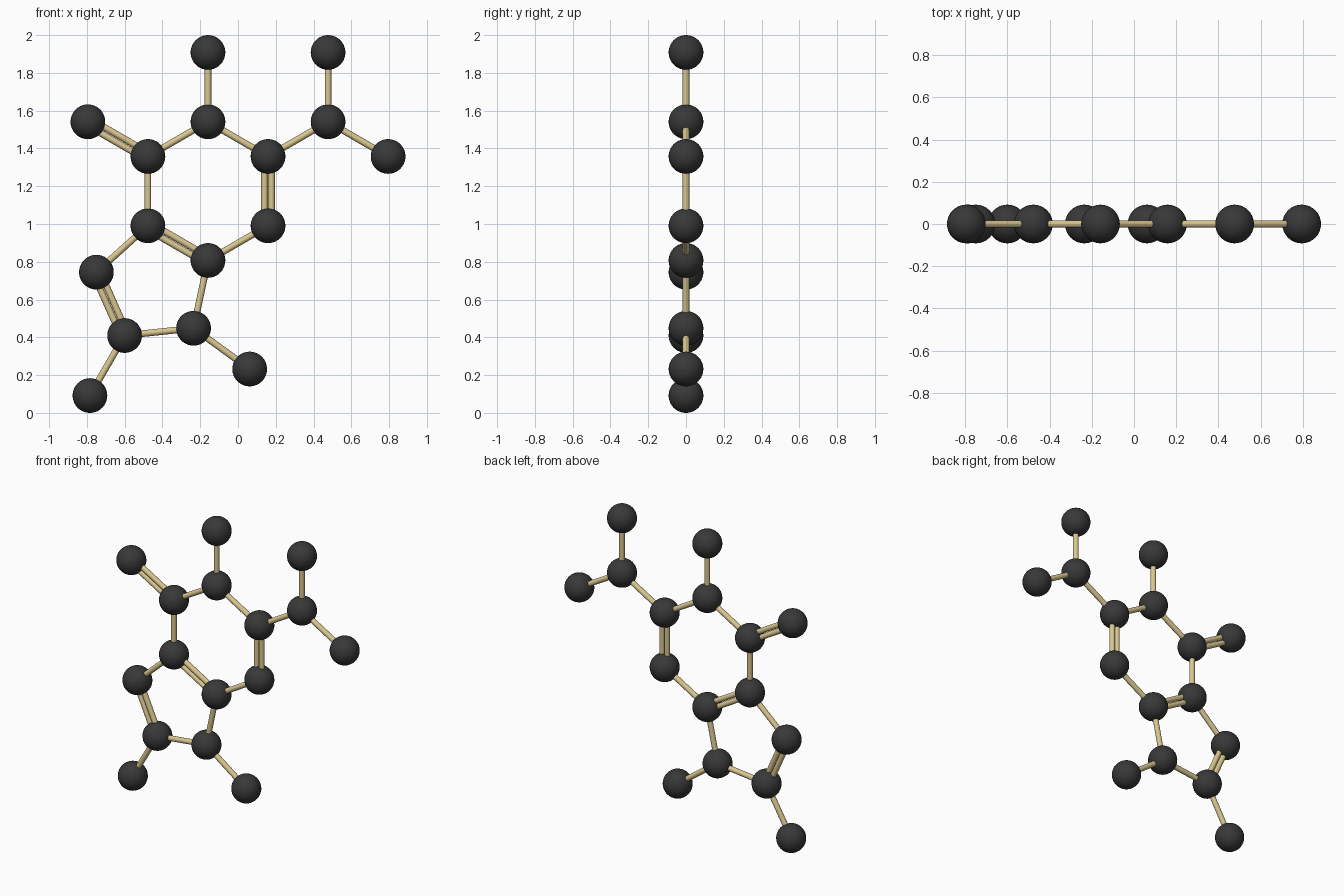
import bpy
from math import cos, sin, radians, sqrt
from mathutils import Vector

if "Cube" in bpy.data.objects:
    bpy.data.objects.remove(bpy.data.objects["Cube"])

# Everything scales from one bond length; atom radius is a quarter of it
L = 2 / 5.4486
R_ATOM = L / 4
R_BOND = 0.0175
GAP = 0.0185


def material(name, color):
    m = bpy.data.materials.new(name)
    m.diffuse_color = (*color, 1)
    m.use_nodes = True
    m.node_tree.nodes["Principled BSDF"].inputs["Base Color"].default_value = m.diffuse_color
    return m


dark = material("dark_atom", (0.04, 0.04, 0.04))
tan = material("tan_bond", (0.70, 0.57, 0.28))


def step(p, deg):
    return p + L * Vector((cos(radians(deg)), 0, sin(radians(deg))))


# Six-sided ring, corners clockwise from the top
center = Vector((-sqrt(3) / 4 * L, 0, 2 - R_ATOM - 2 * L))
P = {f"hex_{i}": step(center, 90 - 60 * i) for i in range(6)}

# Five-sided ring shares the edge hex_4 - hex_3
P["pent_0"] = step(P["hex_3"], -102)
P["pent_1"] = step(P["pent_0"], -174)
P["pent_2"] = step(P["pent_1"], 114)

# Side branches: (new atom, parent, direction)
for name, parent, deg in [
    ("top", "hex_0", 90),
    ("upper_left", "hex_5", 150),
    ("branch", "hex_1", 30),
    ("branch_up", "branch", 90),
    ("branch_right", "branch", -30),
    ("lower_right", "pent_0", -36),
    ("lower_left", "pent_1", -120),
]:
    P[name] = step(P[parent], deg)

# Atoms
for name, p in P.items():
    bpy.ops.mesh.primitive_uv_sphere_add(segments=32, ring_count=32, radius=R_ATOM, location=p)
    ob = bpy.context.object
    ob.name = "atom_" + name
    ob.data.materials.append(dark)


def stick(name, a, b):
    d = b - a
    bpy.ops.mesh.primitive_cylinder_add(vertices=20, radius=R_BOND, depth=d.length, location=(a + b) / 2)
    ob = bpy.context.object
    ob.name = name
    ob.rotation_euler = d.to_track_quat('Z', 'Y').to_euler()
    ob.data.materials.append(tan)
    bpy.ops.object.shade_smooth_by_angle()


# Bonds: (atom, atom, number of parallel sticks)
for a, b, n in [
    ("hex_0", "hex_1", 1), ("hex_1", "hex_2", 2), ("hex_2", "hex_3", 1),
    ("hex_3", "hex_4", 2), ("hex_4", "hex_5", 1), ("hex_5", "hex_0", 1),
    ("hex_3", "pent_0", 1), ("pent_0", "pent_1", 1), ("pent_1", "pent_2", 2),
    ("pent_2", "hex_4", 1), ("hex_0", "top", 1), ("hex_5", "upper_left", 2),
    ("hex_1", "branch", 1), ("branch", "branch_up", 1), ("branch", "branch_right", 1),
    ("pent_0", "lower_right", 1), ("pent_1", "lower_left", 1),
]:
    side = (P[b] - P[a]).cross(Vector((0, 1, 0))).normalized() * GAP
    for k in ((0,) if n == 1 else (-1, 1)):
        stick(f"bond_{a}_{b}", P[a] + side * k, P[b] + side * k)
